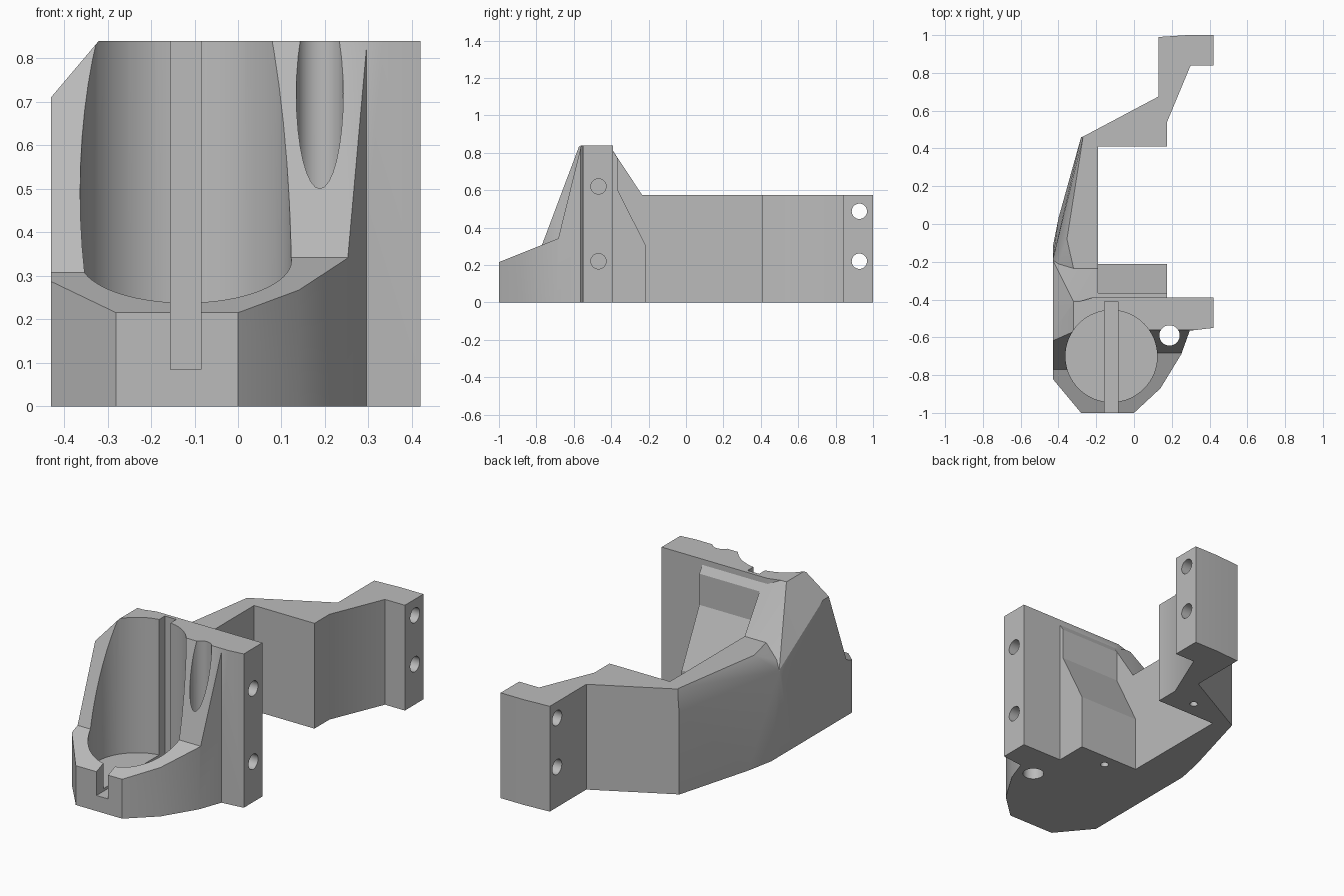
import bpy, bmesh, math
from mathutils import Matrix

old = bpy.data.objects.get("Cube")
if old:
    bpy.data.objects.remove(old, do_unlink=True)

grey = bpy.data.materials.new("plain_grey")
grey.diffuse_color = (0.5, 0.5, 0.5, 1)
grey.use_nodes = True
grey.node_tree.nodes["Principled BSDF"].inputs["Base Color"].default_value = (0.5, 0.5, 0.5, 1)


def finish(name, bm):
    bmesh.ops.recalc_face_normals(bm, faces=bm.faces)
    mesh = bpy.data.meshes.new(name)
    bm.to_mesh(mesh)
    bm.free()
    mesh.materials.append(grey)
    obj = bpy.data.objects.new(name, mesh)
    bpy.context.scene.collection.objects.link(obj)
    return obj


def prism(name, pts, lo, hi, axis="z"):
    """Extrude an outline: xy outline along z, or yz outline along x."""
    bm = bmesh.new()
    place = (lambda p, t: (p[0], p[1], t)) if axis == "z" else (lambda p, t: (t, p[0], p[1]))
    ends = [[bm.verts.new(place(p, t)) for p in pts] for t in (lo, hi)]
    for ring in ends:
        bm.faces.new(ring)
    n = len(pts)
    for i in range(n):
        j = (i + 1) % n
        bm.faces.new((ends[0][i], ends[0][j], ends[1][j], ends[1][i]))
    return finish(name, bm)


def hull(name, pts):
    bm = bmesh.new()
    for p in pts:
        bm.verts.new(p)
    bmesh.ops.convex_hull(bm, input=bm.verts)
    bmesh.ops.dissolve_limit(bm, angle_limit=0.01, verts=bm.verts, edges=bm.edges)
    return finish(name, bm)


def rod(name, centre, radius, length, axis="z", sides=32):
    bm = bmesh.new()
    turn = Matrix.Rotation(math.pi / 2, 4, "Y") if axis == "x" else Matrix()
    bmesh.ops.create_cone(bm, cap_ends=True, segments=sides, radius1=radius, radius2=radius,
                          depth=length, matrix=Matrix.Translation(centre) @ turn)
    return finish(name, bm)


def combine(target, tool, operation):
    mod = target.modifiers.new(operation, "BOOLEAN")
    mod.operation = operation
    mod.solver = "EXACT"
    mod.object = tool
    bpy.context.view_layer.objects.active = target
    bpy.ops.object.modifier_apply(modifier=mod.name)
    bpy.data.objects.remove(tool, do_unlink=True)


TOP, ARM = 0.84, 0.575

# Low faceted nose
bracket = prism("holder_bracket", [
    (-0.28, -1), (0, -1), (0.14, -0.87), (0.25, -0.69), (0.295, -0.565),
    (0.295, -0.45), (-0.43, -0.45), (-0.43, -0.82)], 0, 0.4)

# Tall tower with the front mounting flange
tower = prism("tower", [
    (-0.32, -0.95), (0, -1), (0.14, -0.87), (0.25, -0.69), (0.295, -0.565),
    (0.42, -0.55), (0.42, -0.39), (-0.22, -0.39), (-0.32, -0.42)], 0, TOP)

# Stepped back of the tower
tower_back = prism("tower_back", [
    (-0.5, 0), (-0.213, 0), (-0.213, 0.3), (-0.365, 0.6), (-0.365, 0.77),
    (-0.41, TOP), (-0.5, TOP)], -0.25, 0.175, "x")

# Chamfered side wall that drops down to the arm
side_wall = hull("side_wall", [
    (-0.32, -0.8, TOP), (-0.43, -0.8, 0.71), (-0.43, -0.57, 0.71), (-0.32, -0.41, TOP),
    (-0.19, -0.8, TOP), (-0.19, -0.41, TOP), (-0.19, -0.235, ARM), (-0.32, -0.235, ARM),
    (-0.43, -0.19, 0.47), (-0.43, -0.8, 0), (-0.43, -0.19, 0), (-0.19, -0.8, 0),
    (-0.19, -0.19, 0)])

# Bowed arm
arm = hull("arm", [
    (-0.32, -0.235, ARM), (-0.355, -0.08, ARM), (-0.27, 0.46, ARM), (-0.19, 0.46, ARM),
    (-0.19, -0.3, ARM), (-0.43, -0.19, 0.47), (-0.43, -0.3, 0.47), (-0.43, -0.3, 0),
    (-0.43, -0.12, 0), (-0.40, 0.03, 0), (-0.28, 0.46, 0), (-0.28, 0.46, 0.45),
    (-0.19, 0.46, 0), (-0.19, -0.3, 0)])

# Cranked rear end with its mounting flange
rear_end = prism("rear_end", [
    (-0.22, 0.41), (0.175, 0.41), (0.175, 0.54), (0.30, 0.84), (0.42, 0.84),
    (0.42, 1), (0.28, 1), (0.13, 0.99), (0.13, 0.675), (-0.275, 0.46)], 0, ARM)

for part in (tower, tower_back, side_wall, arm, rear_end):
    combine(bracket, part, "UNION")

# Sloped front cuts, holder bore and slot
cuts = [
    prism("front_cut_right", [(-1.1, 0.175), (-0.77, 0.307), (-0.532, 0.94), (-1.1, 0.94)],
          -0.6, -0.12, "x"),
    prism("front_cut_left", [(-1.1, 0.175), (-0.683, 0.342), (-0.5355, 0.94), (-1.1, 0.94)],
          -0.12, 0.6, "x"),
    rod("bore", (-0.12, -0.7, 0.6), 0.243, 1.0, sides=64),
    prism("slot", [(-0.155, -1.1), (-0.085, -1.1), (-0.085, -0.41), (-0.155, -0.41)], 0.085, 1),
    rod("cable_hole", (0.188, -0.59, 0.4), 0.054, 1.2),
]
# Small blind holes underneath
for x, y in ((-0.035, -0.28), (0.014, 0.5)):
    cuts.append(rod("pin_hole", (x, y, 0.05), 0.021, 0.3, sides=24))
# Flange screw holes: blind in front, through at the rear
for y, heights, length in ((-0.468, (0.22, 0.62), 0.4), (0.927, (0.22, 0.487), 0.8)):
    for z in heights:
        cuts.append(rod("screw_hole", (0.42, y, z), 0.041, length, "x"))

for tool in cuts:
    combine(bracket, tool, "DIFFERENCE")

# Keep one material slot and shade round parts smoothly
while len(bracket.data.materials) > 1:
    bracket.data.materials.pop()
for face in bracket.data.polygons:
    face.material_index = 0
bpy.ops.object.select_all(action="DESELECT")
bracket.select_set(True)
bpy.context.view_layer.objects.active = bracket
bpy.ops.object.shade_smooth_by_angle(angle=math.radians(25))
